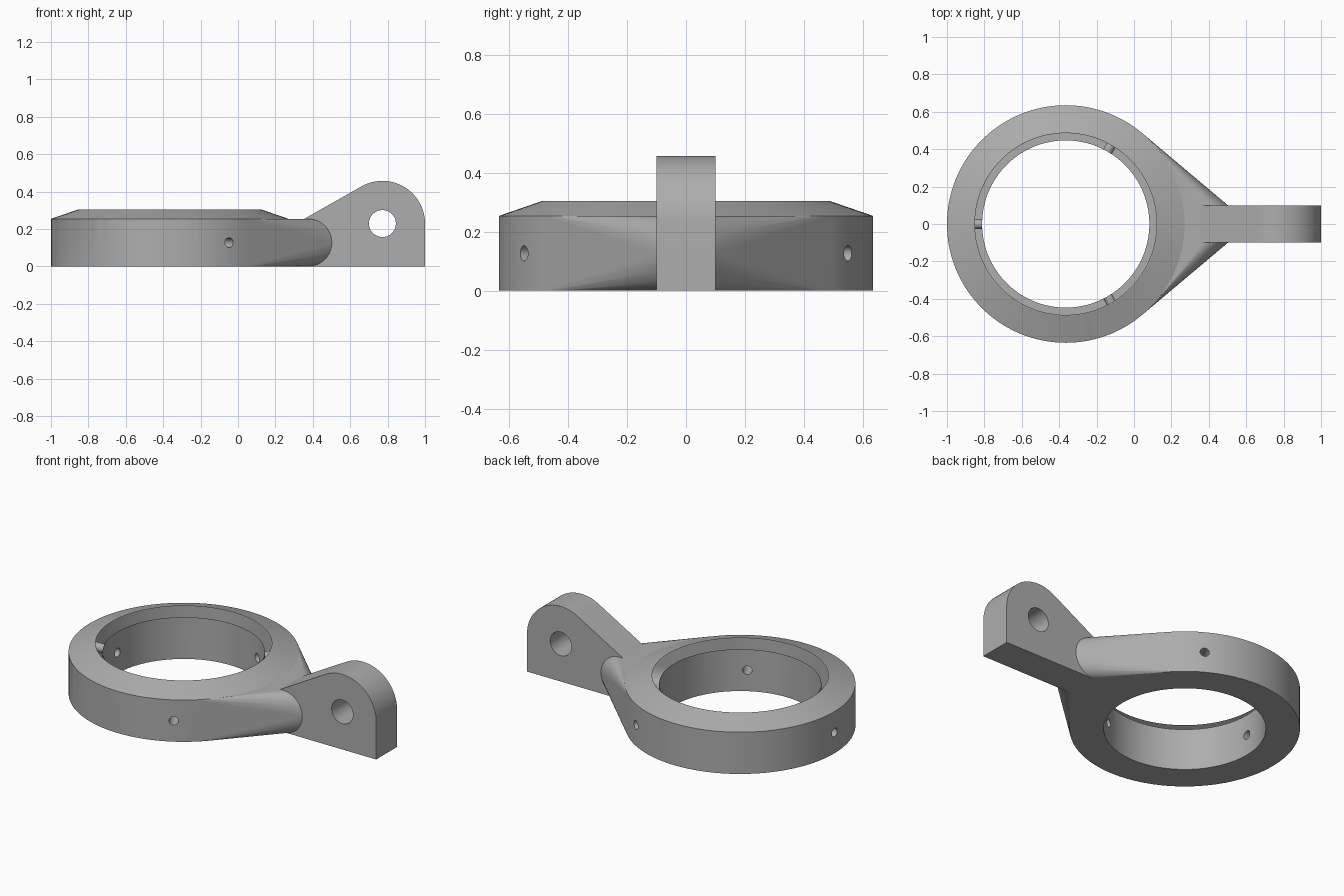
import bpy, bmesh
from math import radians, sin, cos, pi
from mathutils import Matrix, Vector

cube = bpy.data.objects.get("Cube")
if cube:
    bpy.data.objects.remove(cube, do_unlink=True)

RING_X, RING_R, BODY_H = -0.365, 0.635, 0.254
HALF_W = 0.1          # half thickness of the lug
MID_Z = BODY_H / 2

grey = bpy.data.materials.new("satin grey")
grey.use_nodes = True
colour = (0.42, 0.42, 0.42, 1)
grey.diffuse_color = colour
grey.node_tree.nodes["Principled BSDF"].inputs["Base Color"].default_value = colour


def make_object(name, bm):
    bmesh.ops.recalc_face_normals(bm, faces=bm.faces)
    mesh = bpy.data.meshes.new(name)
    bm.to_mesh(mesh)
    bm.free()
    mesh.materials.append(grey)
    obj = bpy.data.objects.new(name, mesh)
    bpy.context.collection.objects.link(obj)
    return obj


def cylinder(name, radius, length, centre, rotation=Matrix(), sides=96):
    bm = bmesh.new()
    bmesh.ops.create_cone(bm, cap_ends=True, segments=sides, radius1=radius,
                          radius2=radius, depth=length,
                          matrix=Matrix.Translation(centre) @ rotation)
    return make_object(name, bm)


def combine(target, other, operation):
    mod = target.modifiers.new(operation.title(), 'BOOLEAN')
    mod.operation = operation
    mod.solver = 'EXACT'
    mod.object = other
    bpy.context.view_layer.objects.active = target
    bpy.ops.object.modifier_apply(modifier=mod.name)
    bpy.data.objects.remove(other, do_unlink=True)


# Body: hull around the ring disc and a short rounded bar at the lug root
bm = bmesh.new()
for i in range(128):
    a = 2 * pi * i / 128
    for z in (0, BODY_H):
        bm.verts.new((RING_X + RING_R * cos(a), RING_R * sin(a), z))
for i in range(48):
    a = 2 * pi * i / 48
    for y in (-HALF_W, HALF_W):
        bm.verts.new((0.375 + MID_Z * cos(a), y, MID_Z + MID_Z * sin(a)))
hull = bmesh.ops.convex_hull(bm, input=bm.verts)
loose = [v for v in bm.verts if not v.link_faces]
bmesh.ops.delete(bm, geom=loose, context='VERTS')
bmesh.ops.dissolve_limit(bm, angle_limit=radians(0.1), verts=bm.verts, edges=bm.edges)
body = make_object("ring_bracket", bm)

# Sloped collar on top of the ring
bm = bmesh.new()
profile = [(0, 0.1), (0.6, 0.1), (RING_R, BODY_H), (0.49, 0.304), (0, 0.304)]
verts = [bm.verts.new((RING_X + r, 0, z)) for r, z in profile]
edges = [bm.edges.new(pair) for pair in zip(verts, verts[1:])]
bmesh.ops.spin(bm, geom=verts + edges, cent=(RING_X, 0, 0), axis=(0, 0, 1),
               angle=2 * pi, steps=128, use_merge=True)
bmesh.ops.remove_doubles(bm, verts=bm.verts, dist=0.0001)
combine(body, make_object("collar", bm), 'UNION')

# Upright lug: rounded top, sloping back edge
bm = bmesh.new()
lug_c, lug_r = Vector((0.772, 0.229)), 0.228
outline = [(0.25, 0), (1, 0)]
for i in range(41):
    a = radians(120 * i / 40)
    outline.append((lug_c.x + lug_r * cos(a), lug_c.y + lug_r * sin(a)))
outline.append((0.25, 0.195))
face = bm.faces.new([bm.verts.new((x, -HALF_W, z)) for x, z in outline])
side = bmesh.ops.extrude_face_region(bm, geom=[face])["geom"]
bmesh.ops.translate(bm, vec=(0, 2 * HALF_W, 0),
                    verts=[v for v in side if isinstance(v, bmesh.types.BMVert)])
combine(body, make_object("lug", bm), 'UNION')

# Bore, seat recess and lug pin hole
combine(body, cylinder("bore", 0.447, 2, (RING_X, 0, 0), sides=128), 'DIFFERENCE')
combine(body, cylinder("seat", 0.486, 0.2, (RING_X, 0, 0.354), sides=128), 'DIFFERENCE')
across = Matrix.Rotation(pi / 2, 4, 'X')
combine(body, cylinder("pin_hole", 0.072, 1, (lug_c.x, 0, lug_c.y), across, 64), 'DIFFERENCE')

# Three set screw holes spaced around the ring
for degrees in (60, 180, 300):
    a = radians(degrees)
    turn = Matrix.Rotation(a, 4, 'Z') @ Matrix.Rotation(pi / 2, 4, 'Y')
    centre = (RING_X + 0.54 * cos(a), 0.54 * sin(a), MID_Z)
    combine(body, cylinder("screw_hole", 0.026, 0.5, centre, turn, 32), 'DIFFERENCE')

bpy.ops.object.select_all(action='DESELECT')
body.select_set(True)
bpy.context.view_layer.objects.active = body
bpy.ops.object.shade_smooth_by_angle(angle=radians(15))
